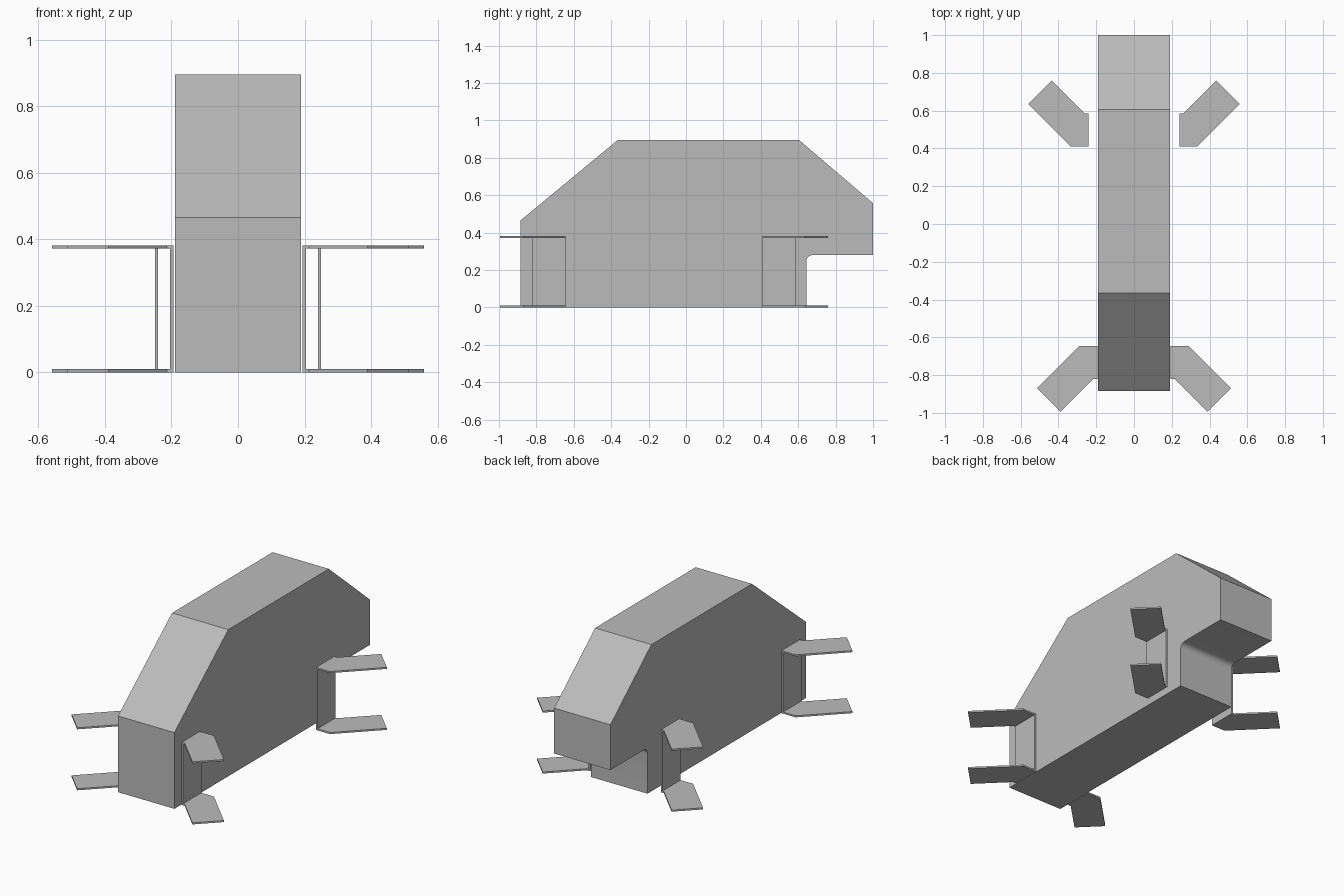
import bpy
import bmesh
from math import sin, cos, pi
from mathutils import Vector

cube = bpy.data.objects.get("Cube")
if cube:
    bpy.data.objects.remove(cube, do_unlink=True)

grey = bpy.data.materials.new("plain grey")
grey.use_nodes = True
grey.diffuse_color = (0.5, 0.5, 0.5, 1)
grey.node_tree.nodes["Principled BSDF"].inputs["Base Color"].default_value = grey.diffuse_color


def add_prism(bm, points, offset):
    """Extrude a planar outline along an offset into a closed solid."""
    face = bm.faces.new([bm.verts.new(p) for p in points])
    result = bmesh.ops.extrude_face_region(bm, geom=[face], use_keep_orig=True)
    moved = [v for v in result["geom"] if isinstance(v, bmesh.types.BMVert)]
    bmesh.ops.translate(bm, verts=moved, vec=Vector(offset))


def finish(name, bm):
    bmesh.ops.recalc_face_normals(bm, faces=bm.faces)
    mesh = bpy.data.meshes.new(name)
    bm.to_mesh(mesh)
    bm.free()
    mesh.materials.append(grey)
    obj = bpy.data.objects.new(name, mesh)
    bpy.context.collection.objects.link(obj)
    return obj


# Body: side profile with a rounded inner corner under the rear overhang
HALF_WIDTH = 0.19
R = 0.035
fillet = [(0.643 + R - R * cos(a), 0.28 - R + R * sin(a))
          for a in (i * pi / 16 for i in range(9))]
profile = [(-0.885, 0), (0.643, 0), *fillet, (1.0, 0.28), (1.0, 0.557),
           (0.605, 0.895), (-0.365, 0.895), (-0.885, 0.465)]
bm = bmesh.new()
add_prism(bm, [(-HALF_WIDTH, y, z) for y, z in profile], (2 * HALF_WIDTH, 0, 0))
body = finish("body", bm)
body.select_set(True)
bpy.context.view_layer.objects.active = body
bpy.ops.object.shade_smooth_by_angle()
body.select_set(False)

# Brackets: two bent flanges joined by an upright plate
THICK = 0.01
HEIGHT = 0.382
FLANGE = [(0, 0), (0.095, 0), (0.32, 0.225), (0.195, 0.35), (0.02, 0.175), (0, 0.175)]


def bracket(name, side, x, y, direction):
    def place(u, v, z):
        return (side * (x + u), y + direction * v, z)

    bm = bmesh.new()
    for z in (0, HEIGHT - THICK):
        add_prism(bm, [place(u, v, z) for u, v in FLANGE], (0, 0, THICK))
    web = [(0, 0), (THICK, 0), (THICK, 0.175), (0, 0.175)]
    add_prism(bm, [place(u, v, THICK) for u, v in web], (0, 0, HEIGHT - 2 * THICK))
    finish(name, bm)


for label, side in (("left", 1), ("right", -1)):
    bracket(f"front_{label}_bracket", side, 0.194, -0.645, -1)
    bracket(f"rear_{label}_bracket", side, 0.24, 0.41, 1)
